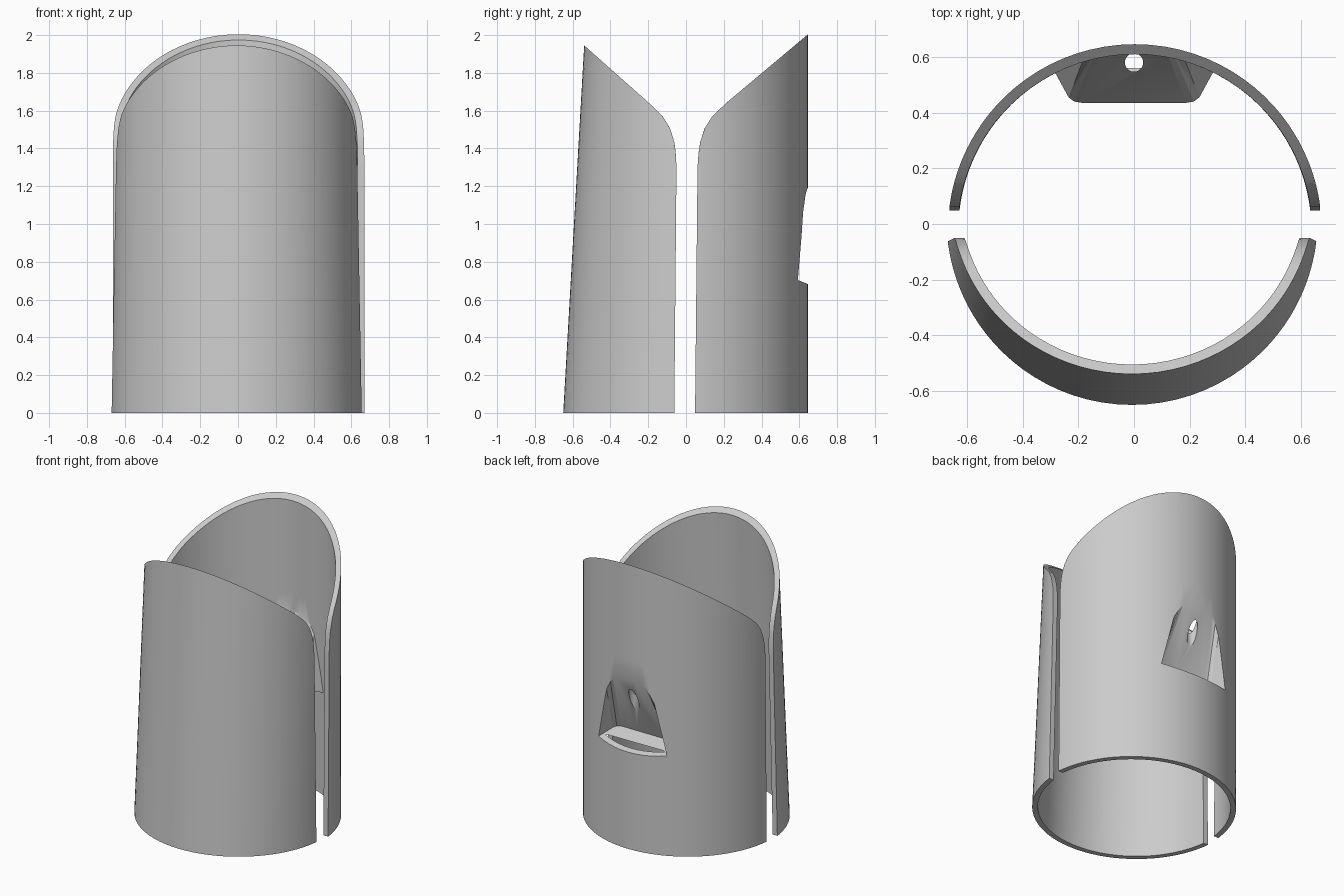
import bpy, bmesh, math

if "Cube" in bpy.data.objects:
    bpy.data.objects.remove(bpy.data.objects["Cube"])

grey = bpy.data.materials.new("plain grey")
grey.diffuse_color = (0.6, 0.6, 0.6, 1)
grey.use_nodes = True
grey.node_tree.nodes["Principled BSDF"].inputs["Base Color"].default_value = grey.diffuse_color

COLS, ROWS, T = 56, 12, 0.036


def make_object(name, verts, faces):
    bm = bmesh.new()
    vs = [bm.verts.new(v) for v in verts]
    for f in faces:
        bm.faces.new([vs[i] for i in f])
    bmesh.ops.recalc_face_normals(bm, faces=bm.faces)
    mesh = bpy.data.meshes.new(name)
    bm.to_mesh(mesh)
    bm.free()
    mesh.materials.append(grey)
    ob = bpy.data.objects.new(name, mesh)
    bpy.context.collection.objects.link(ob)
    return ob


def top_height(d, slope):
    """Rim height: rounded corner next to the split, then a straight slope."""
    pts = [(0, 1.30), (.004, 1.37), (.012, 1.43), (.035, 1.505), (.075, 1.57), (.15, 1.642)]
    if d >= .15:
        return 1.642 + (d - .15) * slope
    for (a, za), (b, zb) in zip(pts, pts[1:]):
        if d <= b:
            return za + (zb - za) * max(0, d - a) / (b - a)


def half_shell(name, side, shift, width, depth, edge, slope):
    """Thick arc wall; width, depth and edge are (base, change per height)."""
    def point(s, z, inset):
        w, d, e = [a + b * z for a, b in (width, depth, edge)]
        w, d = w - inset, d - inset
        r = (w * w + (d - e) ** 2) / (2 * (d - e))
        half = math.pi / 2 - math.asin((e - d + r) / r)
        return r * math.sin(s * half), d - r + r * math.cos(s * half), e

    # columns are packed closer towards the split
    ss = [math.sin(math.pi * (i / COLS - .5)) for i in range(COLS + 1)]
    loop = [(s, 0) for s in ss] + [(s, T) for s in reversed(ss)]
    tops = []
    for s, inset in loop:
        z = 1.6
        for _ in range(12):
            x, y, e = point(s, z, inset)
            z = top_height(y - e, slope)
        tops.append(z)
    verts = []
    for k in range(ROWS + 1):
        for (s, inset), zt in zip(loop, tops):
            z = zt * k / ROWS
            x, y, e = point(s, z, inset)
            verts.append((x + shift, side * y, z))
    n = len(loop)
    faces = [(k * n + i, k * n + (i + 1) % n, (k + 1) * n + (i + 1) % n, (k + 1) * n + i)
             for k in range(ROWS) for i in range(n)]
    for base in (0, ROWS * n):
        faces += [(base + i, base + i + 1, base + n - 2 - i, base + n - 1 - i)
                  for i in range(COLS)]
    return make_object(name, verts, faces)


def pocket_block(name, low, high):
    """Wedge lofted from a tilted lower section to a level upper one."""
    def ring(half, height):
        full = half + [(-x, y) for x, y in reversed(half)]
        return [(x, y, height(y)) for x, y in full]
    verts = ring(low, lambda y: .68 + .4 * (.65 - y)) + ring(high, lambda y: 1.2)
    n = len(verts) // 2
    faces = [(i, (i + 1) % n, n + (i + 1) % n, n + i) for i in range(n)]
    faces += [tuple(range(n)), tuple(range(n, 2 * n))]
    ob = make_object(name, verts, faces)
    bm = bmesh.new()
    bm.from_mesh(ob.data)
    bmesh.ops.triangulate(bm, faces=bm.faces)
    bm.to_mesh(ob.data)
    bm.free()
    return ob


def combine(target, tool, operation):
    mod = target.modifiers.new("cut", 'BOOLEAN')
    mod.operation, mod.object, mod.solver = operation, tool, 'EXACT'
    bpy.context.view_layer.objects.active = target
    bpy.ops.object.modifier_apply(modifier=mod.name)
    bpy.data.objects.remove(tool)


# two facing shells
front = half_shell("front_shell", -1, -.007, (.662, -.018), (.65, -.057), (.062, -.009), .88)
back = half_shell("back_shell", 1, .003, (.666, 0), (.646, 0), (.048, .01), .847)

# inward scoop in the back shell, open underneath
scoop = pocket_block("scoop",
                     [(.295, .565), (.235, .455), (.215, .44), (.185, .435)],
                     [(.17, .622), (.14, .615), (.12, .612), (.10, .61)])
hollow = pocket_block("hollow",
                      [(.27, .74), (.27, .60), (.222, .498), (.205, .478), (.175, .47)],
                      [(.17, .74), (.17, .67), (.14, .655), (.12, .65), (.10, .648)])
combine(back, scoop, 'UNION')
combine(back, hollow, 'DIFFERENCE')

# vertical hole through the scoop
N = 24
circle = [(.033 * math.cos(2 * math.pi * i / N), .58 + .033 * math.sin(2 * math.pi * i / N))
          for i in range(N)]
drill = make_object("drill", [(x, y, z) for z in (.85, 1.3) for x, y in circle],
                    [(i, (i + 1) % N, N + (i + 1) % N, N + i) for i in range(N)]
                    + [tuple(range(N)), tuple(range(N, 2 * N))])
combine(back, drill, 'DIFFERENCE')

for ob in (front, back):
    bpy.ops.object.select_all(action='DESELECT')
    ob.select_set(True)
    bpy.context.view_layer.objects.active = ob
    bpy.ops.object.shade_smooth_by_angle(angle=math.radians(30))
